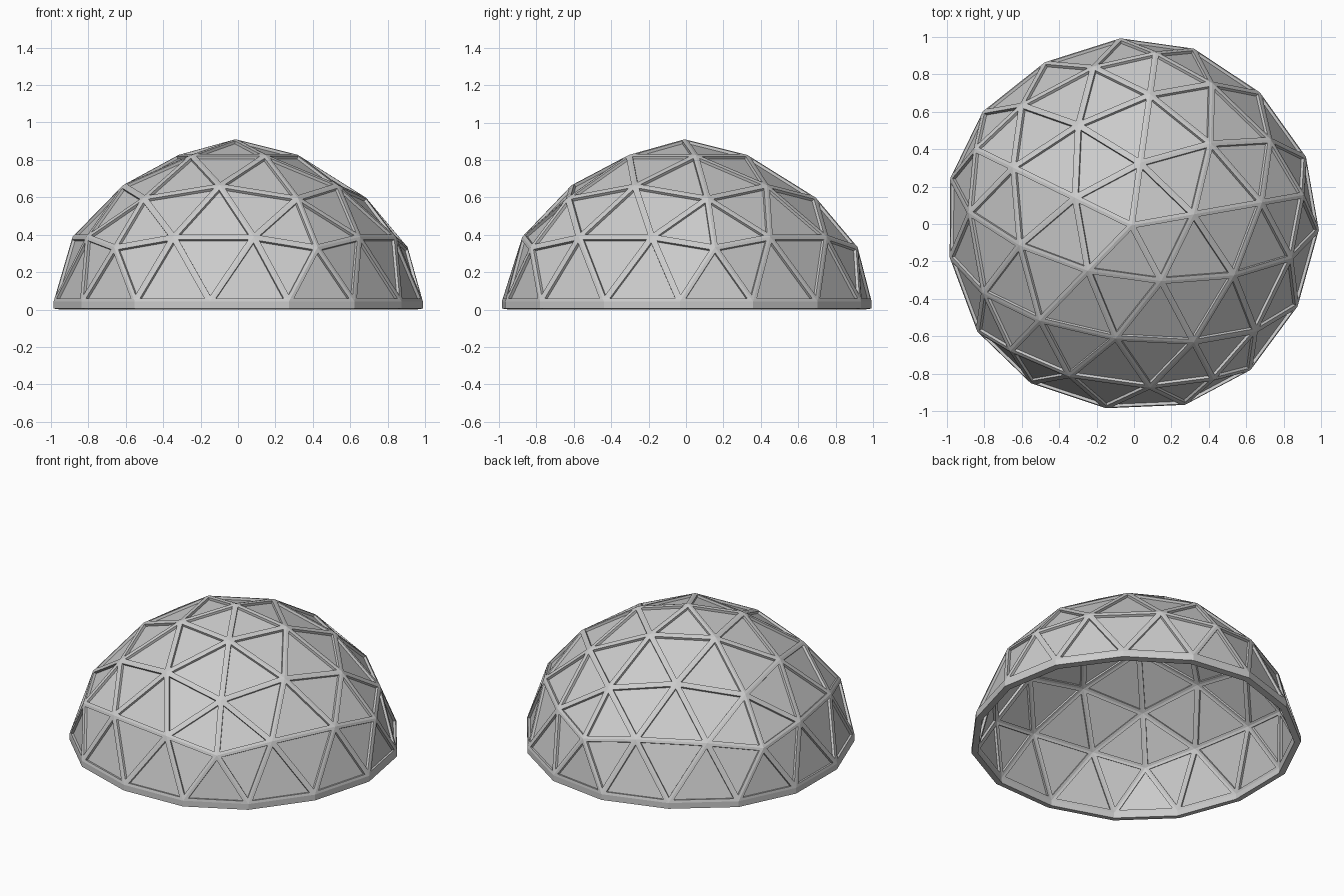
import bpy, bmesh, math
from mathutils import Vector

if "Cube" in bpy.data.objects:
    bpy.data.objects.remove(bpy.data.objects["Cube"])

R_PENT, R_EDGE, R_HEX = 1.044, 1.018, 1.005   # radii of five-way, edge and six-way hubs
T = 0.323                                     # split along each icosahedron edge
CENTRE = Vector((-0.013, -0.007, -0.129))
DEPTH, HALF_WIDTH = 0.04, 0.017


def ring(z, start):
    r = math.sqrt(1 - z * z)
    return [Vector((r * math.cos(math.radians(start + 72 * k)),
                    r * math.sin(math.radians(start + 72 * k)), z)) for k in range(5)]


def dome_mesh():
    """Three-frequency geodesic dome, kept above its lowest full ring."""
    top, up, low = Vector((0, 0, 1)), ring(1 / math.sqrt(5), 10), ring(-1 / math.sqrt(5), 46)
    tris = []
    for k in range(5):
        n = (k + 1) % 5
        tris += [(top, up[k], up[n]), (up[n], up[k], low[k]), (up[n], low[k], low[n])]
    bm = bmesh.new()
    for a, b, c in tris:
        def point(i, j):
            w = (3 - i - j, i, j)
            f = [{0: 0, 1: T, 2: 1 - T, 3: 1}[x] for x in w]
            if w == (1, 1, 1):
                f, r = [1, 1, 1], R_HEX
            else:
                r = R_PENT if 3 in w else R_EDGE
            return (a * f[0] + b * f[1] + c * f[2]).normalized() * r
        for i in range(3):
            for j in range(3 - i):
                cells = [[(i, j), (i + 1, j), (i, j + 1)]]
                if i + j < 2:
                    cells.append([(i + 1, j), (i + 1, j + 1), (i, j + 1)])
                for cell in cells:
                    pts = [point(*p) for p in cell]
                    if min(p.z for p in pts) > 0.1:
                        bm.faces.new([bm.verts.new(p) for p in pts])
    bmesh.ops.remove_doubles(bm, verts=bm.verts, dist=0.001)
    for v in bm.verts:                        # nearly level base
        if v.co.z < 0.25:
            v.co.z = 0.177
    bmesh.ops.recalc_face_normals(bm, faces=bm.faces)
    if sum(f.normal.dot(f.calc_center_median()) for f in bm.faces) < 0:
        bmesh.ops.reverse_faces(bm, faces=bm.faces)
    return bm


def finish(bm, name):
    mesh = bpy.data.meshes.new(name)
    bm.to_mesh(mesh)
    bm.free()
    ob = bpy.data.objects.new(name, mesh)
    ob.location = CENTRE
    bpy.context.collection.objects.link(ob)
    return ob


# Strut frame: inset every triangle, keep the rims, give them depth
bm = dome_mesh()
bmesh.ops.inset_individual(bm, faces=bm.faces[:], thickness=HALF_WIDTH, use_even_offset=True)
bmesh.ops.delete(bm, geom=[f for f in bm.faces if len(f.verts) == 3], context='FACES')
base = [e for e in bm.edges if e.is_boundary and all(v.co.z < 0.1775 for v in e.verts)]
new = bmesh.ops.extrude_edge_only(bm, edges=base)['geom']
for v in new:
    if isinstance(v, bmesh.types.BMVert):
        v.co.z -= 0.038
bmesh.ops.recalc_face_normals(bm, faces=bm.faces)
res = bmesh.ops.extrude_face_region(bm, geom=bm.faces[:], use_keep_orig=True)['geom']
for v in res:
    if isinstance(v, bmesh.types.BMVert):
        v.co -= v.co.normalized() * DEPTH
bmesh.ops.recalc_face_normals(bm, faces=bm.faces)
low = min(v.co.z for v in bm.verts)
CENTRE.z = -low
finish(bm, "strut_frame")

# Flat triangular panels set halfway into the frame
bm = dome_mesh()
for v in bm.verts:
    v.co -= v.co.normalized() * 0.016
panels = finish(bm, "panels")
mod = panels.modifiers.new("thickness", 'SOLIDIFY')
mod.thickness = 0.008
